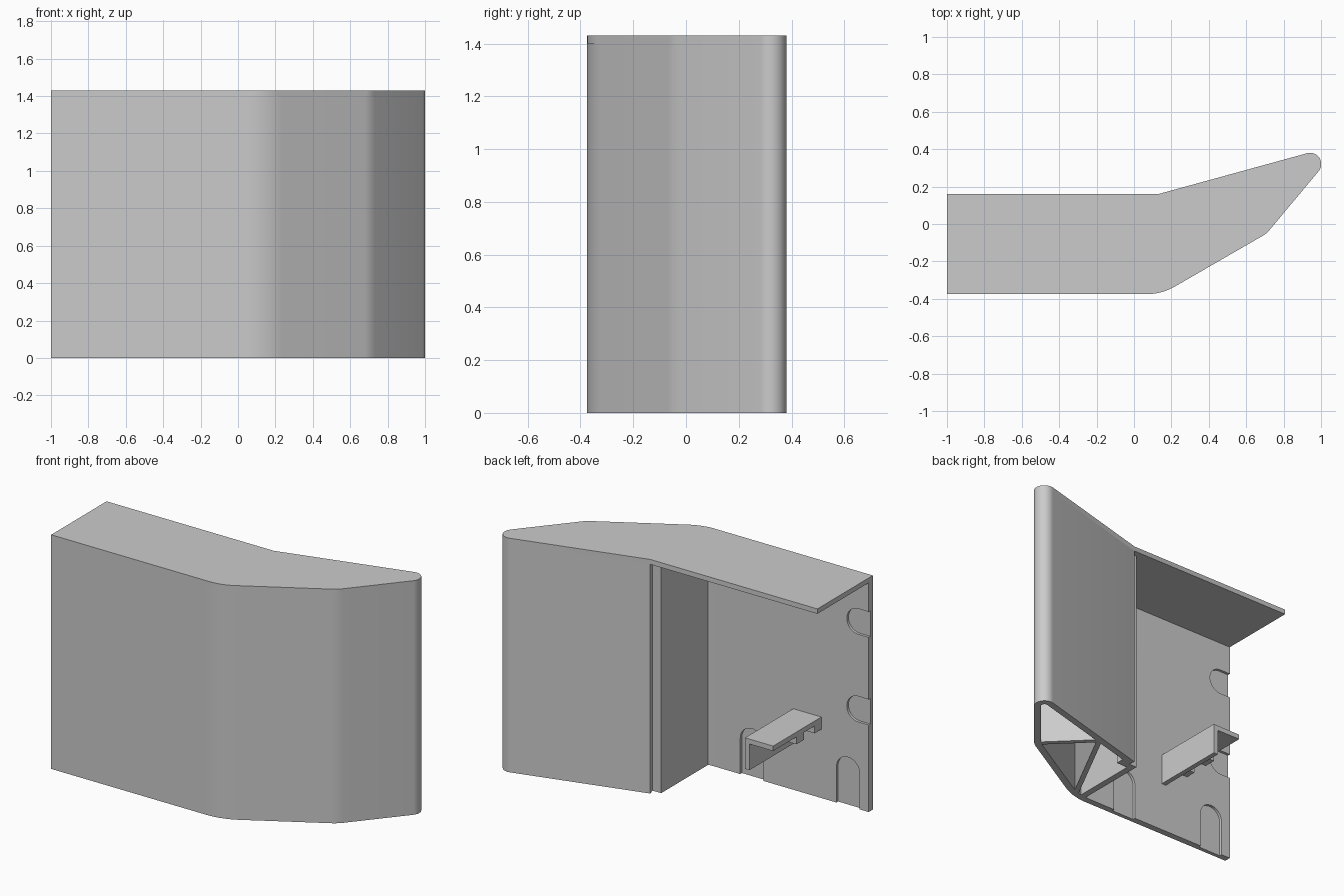
import bpy, bmesh, math
from mathutils import Vector, Matrix

cube = bpy.data.objects.get("Cube")
if cube:
    bpy.data.objects.remove(cube, do_unlink=True)

HEIGHT, ROOF, WALL = 1.43, 0.03, 0.04
WALL_TOP = HEIGHT - ROOF

grey = bpy.data.materials.new("plain_grey")
grey.use_nodes = True
grey.diffuse_color = (0.6, 0.6, 0.6, 1)
grey.node_tree.nodes["Principled BSDF"].inputs["Base Color"].default_value = (0.6, 0.6, 0.6, 1)


def prism(name, points, low, high, matrix=None):
    """Extrude a flat outline along z, then optionally transform it."""
    bm = bmesh.new()
    face = bm.faces.new([bm.verts.new((p[0], p[1], low)) for p in points])
    top = bmesh.ops.extrude_face_region(bm, geom=[face])["geom"]
    moved = [v for v in top if isinstance(v, bmesh.types.BMVert)]
    bmesh.ops.translate(bm, verts=moved, vec=(0, 0, high - low))
    if matrix:
        bm.transform(matrix)
    bmesh.ops.recalc_face_normals(bm, faces=bm.faces)
    mesh = bpy.data.meshes.new(name)
    bm.to_mesh(mesh)
    bm.free()
    mesh.materials.append(grey)
    obj = bpy.data.objects.new(name, mesh)
    bpy.context.collection.objects.link(obj)
    return obj


def box(name, x, y, z):
    return prism(name, [(x[0], y[0]), (x[1], y[0]), (x[1], y[1]), (x[0], y[1])], *z)


def activate(obj):
    bpy.ops.object.select_all(action="DESELECT")
    obj.select_set(True)
    bpy.context.view_layer.objects.active = obj


def smooth(obj):
    activate(obj)
    bpy.ops.object.shade_smooth_by_angle(angle=math.radians(25))


def filleted(corners, steps=12):
    """Open path from (x, y, radius) corners, each left turn rounded."""
    path = [Vector(corners[0][:2])]
    for before, here, after in zip(corners, corners[1:], corners[2:]):
        p, radius = Vector(here[:2]), here[2]
        d1 = (p - Vector(before[:2])).normalized()
        d2 = (Vector(after[:2]) - p).normalized()
        turn = math.acos(d1.dot(d2))
        start = p - d1 * radius * math.tan(turn / 2)
        centre = start + Vector((-d1.y, d1.x)) * radius
        for i in range(steps + 1):
            path.append(centre + Matrix.Rotation(turn * i / steps, 2) @ (start - centre))
    path.append(Vector(corners[-1][:2]))
    return path


def inset(path, distance):
    """Offset an open path to its left."""
    result = []
    for i, p in enumerate(path):
        a = (p - path[i - 1]).normalized() if i else None
        b = (path[i + 1] - p).normalized() if i < len(path) - 1 else None
        d = ((a or b) + (b or a)).normalized()
        result.append(p + Vector((-d.y, d.x)) * distance / d.dot(a or b))
    return result


def outline(bend, knee):
    return filleted([(-1, -0.375, 0), (0.148, -0.375, bend), (0.709, -0.051, knee),
                     (1.11, 0.429, 0.06), (0.13, 0.16, 0)])


# Roof plate covering the whole footprint
smooth(prism("roof_plate", outline(0.3, 0.15) + [Vector((-1, 0.16))], WALL_TOP, HEIGHT))

# Curved outer wall, open at the back of the straight part
path = outline(0.38, 0.2)
wall = prism("outer_wall", path + inset(path, WALL)[::-1], 0, WALL_TOP)

# Round-ended pockets in the inner side of the front wall
R, DEPTH = 0.078, 0.016
INNER = -0.375 + WALL


def pocket(x, z, angle):
    arc = [(R * math.cos(math.pi * i / 20), R * math.sin(math.pi * i / 20)) for i in range(21)]
    matrix = (Matrix.Translation((x, INNER, z)) @ Matrix.Rotation(angle, 4, "Y")
              @ Matrix.Rotation(math.pi / 2, 4, "X"))
    cutter = prism("pocket_cutter", arc + [(-R, -0.3), (R, -0.3)], -0.02, DEPTH, matrix)
    cutter.hide_render = True
    cut = wall.modifiers.new("pocket", "BOOLEAN")
    cut.operation, cut.solver, cut.object = "DIFFERENCE", "EXACT", cutter
    activate(wall)
    bpy.ops.object.modifier_apply(modifier=cut.name)
    bpy.data.objects.remove(cutter, do_unlink=True)


for x in (-0.86, -0.21):
    pocket(x, 0.22, 0)
for z in (1.145, 0.61):
    pocket(-0.93, z, math.pi / 2)
smooth(wall)


# Full-height inner ribs that brace the hollow end
def rib(name, start, end, thickness=0.03):
    a, b = Vector(start), Vector(end)
    d = (b - a).normalized() * thickness / 2
    side = Vector((-d.y, d.x))
    prism(name, [a - side, b - side, b + side, a + side], 0, WALL_TOP)


rib("knee_rib", (0.695, -0.035), (0.44, 0.215))
rib("bend_rib", (0.15, -0.345), (0.44, 0.215))

# Closing web with the ledge behind the rear wall end
box("closing_web", (0.083, 0.123), (-0.345, 0.1), (0, WALL_TOP))
prism("web_ledge", [(0.083, 0.085), (0.2, 0.085), (0.2, 0.145), (0.141, 0.121), (0.083, 0.121)],
      0, WALL_TOP)

# Angle bracket reaching back from the front wall
box("bracket_plate", (-0.68, -0.49), (-0.345, 0.13), (0.465, 0.495))
box("bracket_flange", (-0.52, -0.49), (-0.345, 0.13), (0.305, 0.48))
for y in (-0.345, -0.17):
    box("bracket_foot", (-0.68, -0.51), (y, y + 0.075), (0.42, 0.47))
